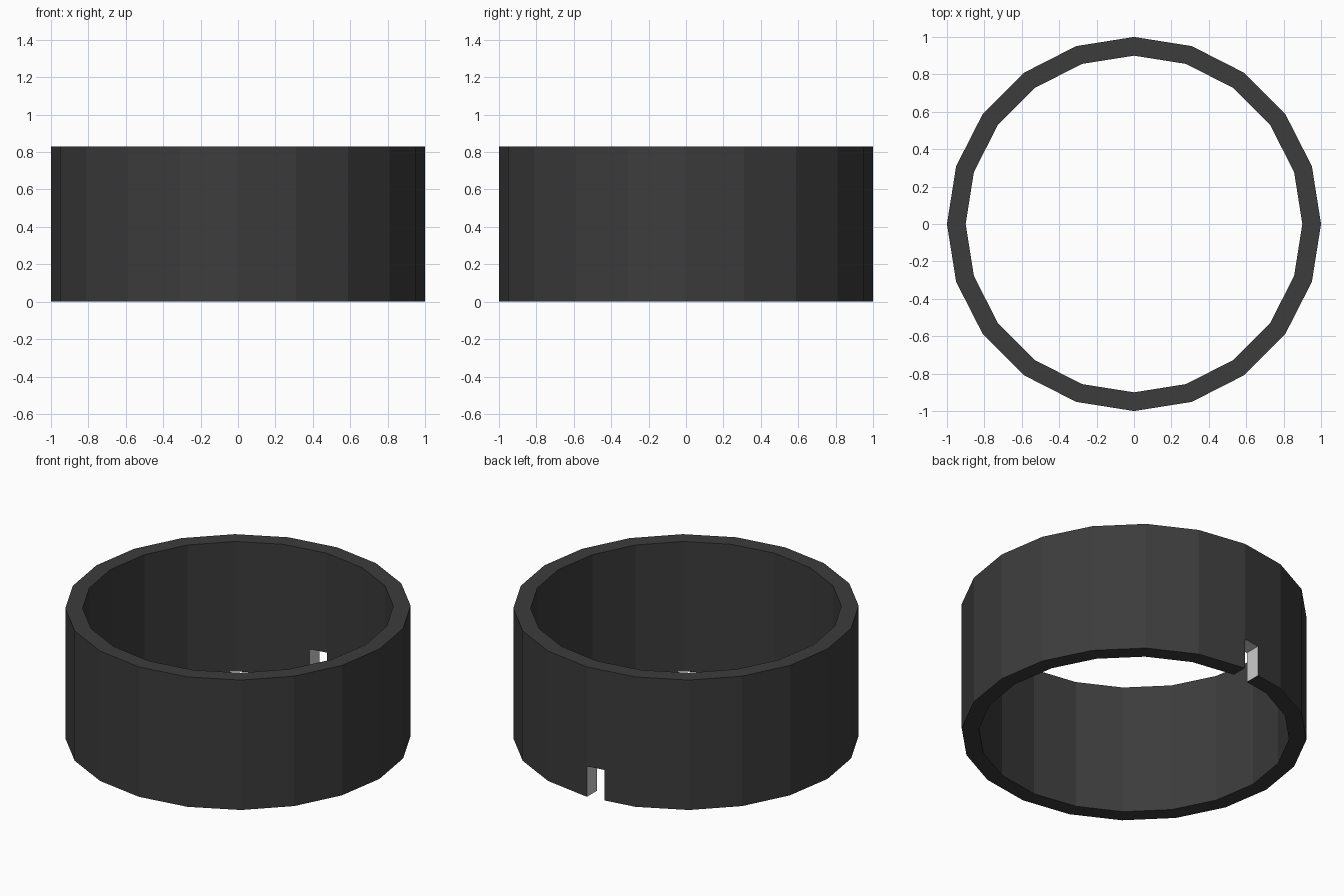
import bpy, bmesh, math

if "Cube" in bpy.data.objects:
    bpy.data.objects.remove(bpy.data.objects["Cube"])

SIDES, R_OUT, R_IN, HEIGHT = 20, 1.0, 0.9, 0.83
NOTCH_W, NOTCH_H = 0.113, 0.195


def material(name, value):
    mat = bpy.data.materials.new(name)
    mat.diffuse_color = (value, value, value, 1)
    mat.use_nodes = True
    mat.node_tree.nodes["Principled BSDF"].inputs["Base Color"].default_value = mat.diffuse_color
    return mat


def mesh_object(name, bm, mats):
    bmesh.ops.recalc_face_normals(bm, faces=bm.faces)
    mesh = bpy.data.meshes.new(name)
    bm.to_mesh(mesh)
    bm.free()
    for m in mats:
        mesh.materials.append(m)
    obj = bpy.data.objects.new(name, mesh)
    bpy.context.collection.objects.link(obj)
    return obj


mats = [material("dark_grey", 0.045), material("cut_grey", 0.8)]

# Low-poly ring: rectangular wall section carried round the circle
bm = bmesh.new()
section = [(R_OUT, 0), (R_OUT, HEIGHT), (R_IN, HEIGHT), (R_IN, 0)]
rings = []
for i in range(SIDES):
    a = 2 * math.pi * i / SIDES
    rings.append([bm.verts.new((r * math.cos(a), r * math.sin(a), z)) for r, z in section])
for i in range(SIDES):
    p, q = rings[i], rings[(i + 1) % SIDES]
    for k in range(4):
        n = (k + 1) % 4
        bm.faces.new((p[k], q[k], q[n], p[n]))
ring = mesh_object("ring_wall", bm, mats)

# Cutter for the small notch in the bottom rim at the back
bm = bmesh.new()
bmesh.ops.create_cube(bm, size=1)
for v in bm.verts:
    v.co.x = (v.co.x - 0.5) * NOTCH_W
    v.co.y = 0.95 + v.co.y * 0.4
    v.co.z = NOTCH_H if v.co.z > 0 else -0.2
for f in bm.faces:
    f.material_index = 1
cutter = mesh_object("notch_cutter", bm, mats)
cutter.hide_render = True

# Cut the notch and bake the result
mod = ring.modifiers.new("notch", 'BOOLEAN')
mod.operation = 'DIFFERENCE'
mod.solver = 'EXACT'
mod.object = cutter
bpy.context.view_layer.objects.active = ring
bpy.ops.object.modifier_apply(modifier=mod.name)
bpy.data.objects.remove(cutter)
